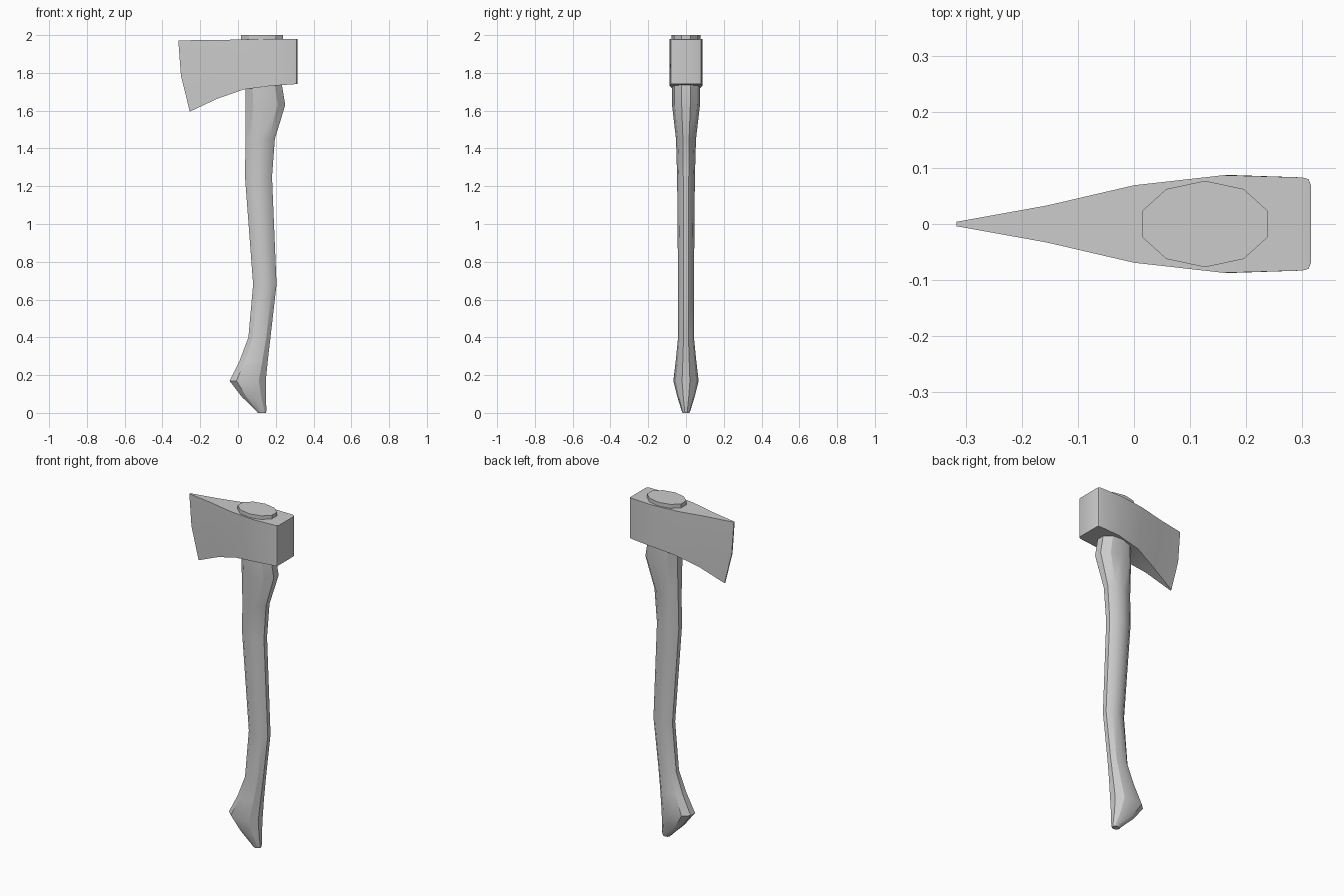
import bpy, bmesh, math

if "Cube" in bpy.data.objects:
    bpy.data.objects.remove(bpy.data.objects["Cube"])


def loft(name, rings):
    """Skin equal-sized rings of points and cap both ends."""
    bm = bmesh.new()
    loops = [[bm.verts.new(p) for p in ring] for ring in rings]
    n = len(loops[0])
    for a, b in zip(loops, loops[1:]):
        for i in range(n):
            j = (i + 1) % n
            bm.faces.new((a[i], a[j], b[j], b[i]))
    bm.faces.new(loops[0])
    bm.faces.new(loops[-1])
    bmesh.ops.recalc_face_normals(bm, faces=bm.faces)
    mesh = bpy.data.meshes.new(name)
    bm.to_mesh(mesh)
    bm.free()
    ob = bpy.data.objects.new(name, mesh)
    bpy.context.collection.objects.link(ob)
    bpy.ops.object.select_all(action='DESELECT')
    ob.select_set(True)
    bpy.context.view_layer.objects.active = ob
    bpy.ops.object.shade_smooth_by_angle(angle=math.radians(30))
    return ob


def handle_ring(z, x0, x1, half_y):
    """Ten-sided oval between x0 and x1, with corners on the +y and -y sides."""
    cx = (x0 + x1) / 2
    rx = (x1 - x0) / 2 / math.cos(math.radians(18))
    angles = [math.radians(90 + 36 * k) for k in range(10)]
    return [(cx + rx * math.cos(a), half_y * math.sin(a), z) for a in angles]


def head_ring(x_top, x_mid, x_low, z_top, z_low, half_y):
    """Upright slice through the head: three rows on each side."""
    side = [(x_top, z_top), (x_mid, (z_top + z_low) / 2), (x_low, z_low)]
    return ([(x, half_y, z) for x, z in side] +
            [(x, -half_y, z) for x, z in reversed(side)])


# Curved wooden handle: z, left x, right x, half thickness
loft("handle", [handle_ring(*s) for s in (
    (0.00, 0.105, 0.148, 0.018),
    (0.015, 0.092, 0.151, 0.024),
    (0.085, 0.020, 0.147, 0.046),
    (0.17, -0.045, 0.147, 0.067),
    (0.28, 0.010, 0.158, 0.054),
    (0.40, 0.055, 0.172, 0.042),
    (0.68, 0.080, 0.204, 0.042),
    (1.25, 0.037, 0.180, 0.047),
    (1.45, 0.040, 0.195, 0.053),
    (1.63, 0.040, 0.250, 0.074),
    (1.75, 0.040, 0.230, 0.074),
    (1.96, 0.015, 0.238, 0.077),
    (2.00, 0.015, 0.238, 0.077),
)])

# Wedge-shaped head from cutting edge to blunt back
loft("axe_head", [head_ring(*s) for s in (
    (-0.316, -0.302, -0.255, 1.972, 1.595, 0.004),
    (-0.155, -0.145, -0.110, 1.974, 1.663, 0.033),
    (0.00, 0.010, 0.030, 1.976, 1.712, 0.069),
    (0.16, 0.165, 0.180, 1.978, 1.732, 0.087),
    (0.30, 0.300, 0.300, 1.980, 1.740, 0.083),
    (0.311, 0.311, 0.311, 1.979, 1.741, 0.080),
    (0.315, 0.315, 0.315, 1.978, 1.742, 0.070),
)])
